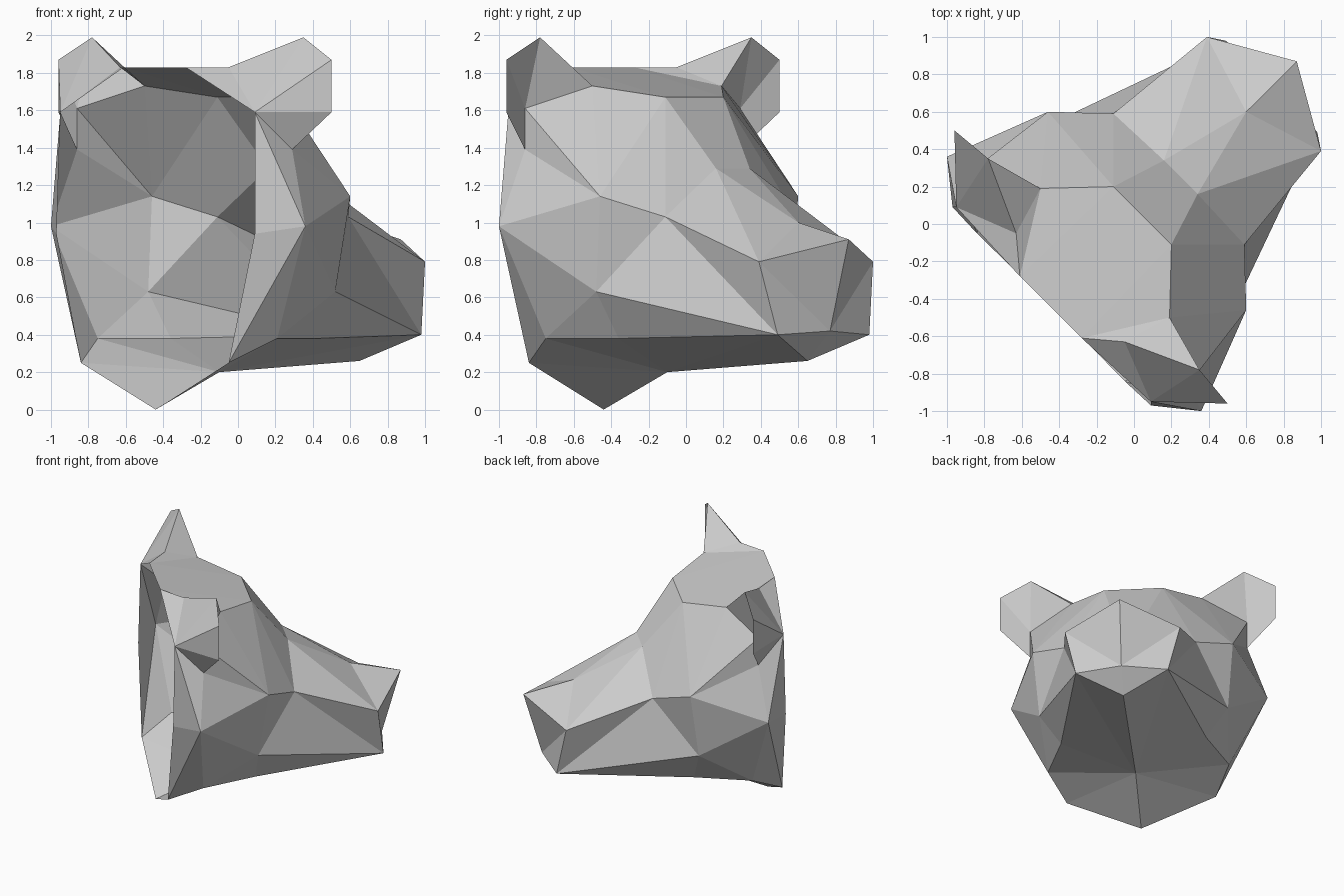
import bpy, bmesh
from mathutils import Vector

if "Cube" in bpy.data.objects:
    bpy.data.objects.remove(bpy.data.objects["Cube"])

# The head faces the +x +y diagonal and is symmetric across x = y,
# so only one half is given; the other half swaps x and y.
SKULL = {
    'a': (-.28, -.61, 1.83), 'b': (.09, -.95, 1.59), 'c': (.09, -.97, .94),   # open back rim
    'd': (-.05, -.84, .25), 'p': (-.44, -.44, 0),
    'q': (.19, -.50, 1.73), 'r': (.20, -.11, 1.67), 'u': (.34, .16, 1.29),    # brow
    'A': (.36, -1.0, .98), 'B': (.60, -.46, 1.14), 'C': (.52, -.48, .63),     # cheek
    'D': (.59, -.11, 1.03), 'N': (.21, -.75, .38), 'M': (.41, -.36, .38),
    'L': (-.10, -.10, .20),
}
MUZZLE = {
    'V': (.60, .60, 1.0), 'F': (.87, .87, .91), 'E': (1.0, .39, .79),
    'J': (.98, .49, .40), 'K': (.65, .65, .26), 'I': (.77, .77, .42),
}
EAR = {
    'e': (-.05, -.63, 1.83), 'f': (.35, -.78, 1.99), 'g': (.50, -.96, 1.87),
    'h': (.50, -.96, 1.59), 'i': (.29, -.86, 1.39), 'w': (.29, -.86, 1.61),
}
POINTS = {**SKULL, **MUZZLE, **EAR}


def build(name, faces, middle=()):
    """Mesh from lettered half faces plus their mirror; 'middle' faces cross the
    symmetry plane, and a '-' there marks the mirrored point."""
    bm = bmesh.new()

    def face(points):
        bm.faces.new([bm.verts.new(p) for p in points])

    for word in faces.split():
        pts = [POINTS[k] for k in word]
        face(pts)
        face([(y, x, z) for x, y, z in reversed(pts)])
    for word in middle:
        pts = []
        for k in word:
            if k == '-':
                x, y, z = pts.pop()
                pts.append((y, x, z))
            else:
                pts.append(POINTS[k])
        face(pts)
    bmesh.ops.remove_doubles(bm, verts=bm.verts, dist=.001)
    bmesh.ops.recalc_face_normals(bm, faces=bm.faces)
    # keep normals pointing away from the head centre
    centre = Vector((0, 0, .9))
    bm.normal_update()
    if sum(f.normal.dot(f.calc_center_median() - centre) * f.calc_area() for f in bm.faces) < 0:
        bmesh.ops.reverse_faces(bm, faces=bm.faces)
    mesh = bpy.data.meshes.new(name)
    bm.to_mesh(mesh)
    bm.free()
    obj = bpy.data.objects.new(name, mesh)
    bpy.context.collection.objects.link(obj)
    return obj


# Hollow skull, open at the back: crown, side, cheek and jaw
build("skull",
      "aqe aqr aeb bcA bAi iAB wiB qwB qBr rBD rDu "
      "cdA dNA ABC ANC BDC CMN NML NLd dLp",
      ("ara-", "rr-a-", "ruu-", "ru-r-"))

# Snout with a shallow dished nose end
build("muzzle", "uDE uEV VEF DJE CJD CMJ MJL JKL FEI EJI JKI", ("uVu-",))

# Cupped ears: outer sheet and forward-facing inside
build("ears", "ebf bgf bhg bih eqf qwf wgf wgh whi")
